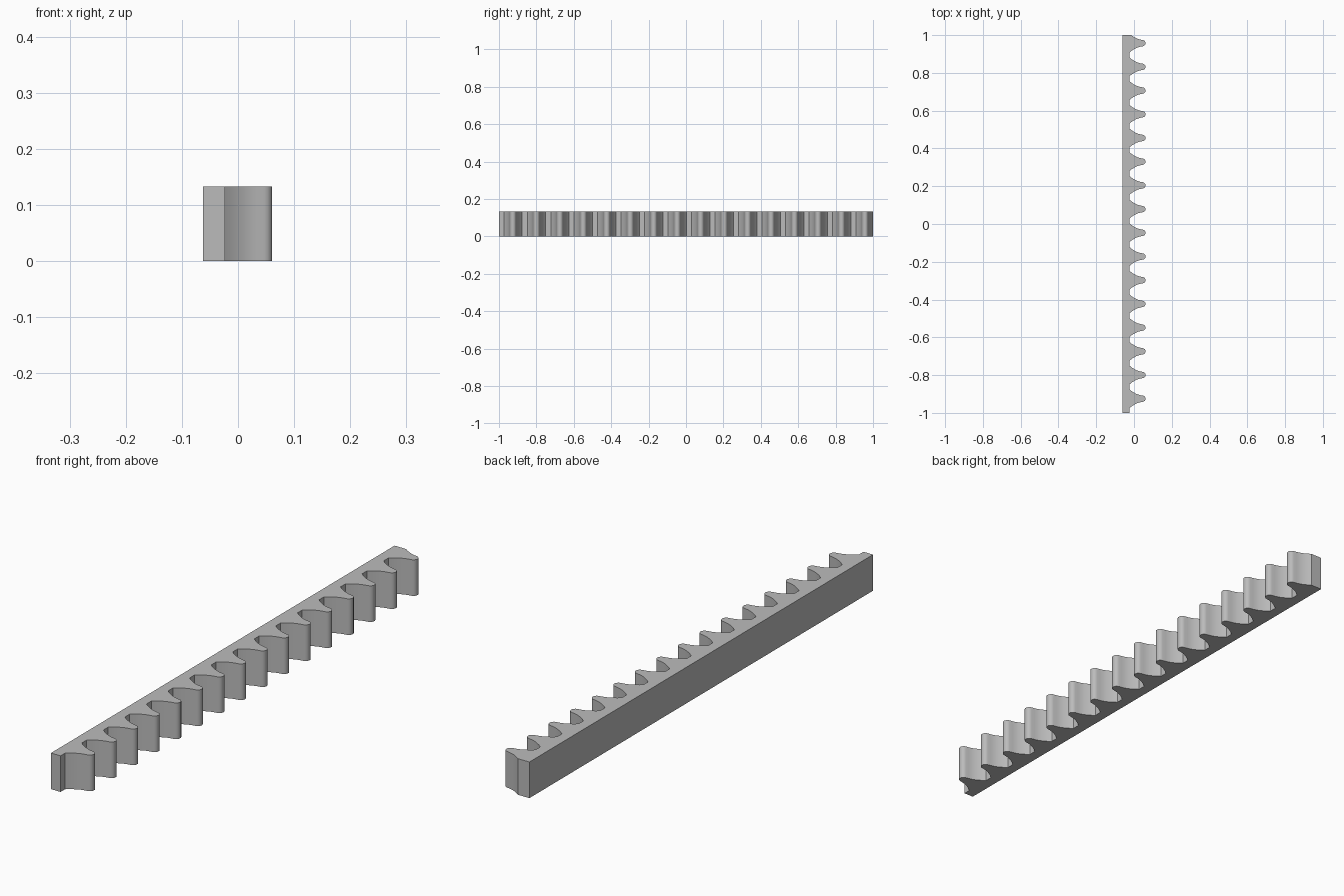
import bpy
import bmesh
import math

if "Cube" in bpy.data.objects:
    bpy.data.objects.remove(bpy.data.objects["Cube"])

HEIGHT = 0.133
BACK_X, ROOT_X, TIP_X = -0.062, -0.023, 0.061
TEETH, PITCH, FIRST = 16, 0.1255, -0.925

# Half tooth: (x, distance from the tooth centre line), root to tip
half_tooth = [(ROOT_X, 0.049), (-0.012, 0.040), (0.0, 0.0325), (0.011, 0.0265),
              (0.022, 0.022), (0.035, 0.0185), (0.047, 0.0165), (0.053, 0.0145),
              (0.058, 0.010), (TIP_X, 0.004)]

# Outline of the rack, counterclockwise
outline = [(BACK_X, 1.0), (BACK_X, -1.0), (ROOT_X, -1.0)]
for i in range(TEETH):
    centre = FIRST + i * PITCH
    outline += [(x, centre - d) for x, d in half_tooth]
    outline += [(x, centre + d) for x, d in reversed(half_tooth)]

# The back end cuts through the last flank
(x0, y0), (x1, y1) = outline[-2], outline[-1]
if y1 > 1.0:
    t = (1.0 - y0) / (y1 - y0)
    outline[-1] = (x0 + (x1 - x0) * t, 1.0)

# Extrude the outline upward
bm = bmesh.new()
base = bm.faces.new([bm.verts.new((x, y, 0)) for x, y in outline])
top = bmesh.ops.extrude_face_region(bm, geom=[base], use_keep_orig=True)
for v in top["geom"]:
    if isinstance(v, bmesh.types.BMVert):
        v.co.z = HEIGHT
bmesh.ops.recalc_face_normals(bm, faces=bm.faces[:])
mesh = bpy.data.meshes.new("gear_rack")
bm.to_mesh(mesh)
bm.free()

grey = bpy.data.materials.new("plain_grey")
grey.diffuse_color = (0.5, 0.5, 0.5, 1)
grey.use_nodes = True
grey.node_tree.nodes["Principled BSDF"].inputs["Base Color"].default_value = grey.diffuse_color
mesh.materials.append(grey)

rack = bpy.data.objects.new("gear_rack", mesh)
bpy.context.collection.objects.link(rack)
bpy.context.view_layer.objects.active = rack
rack.select_set(True)
bpy.ops.object.shade_smooth_by_angle(angle=math.radians(30))
